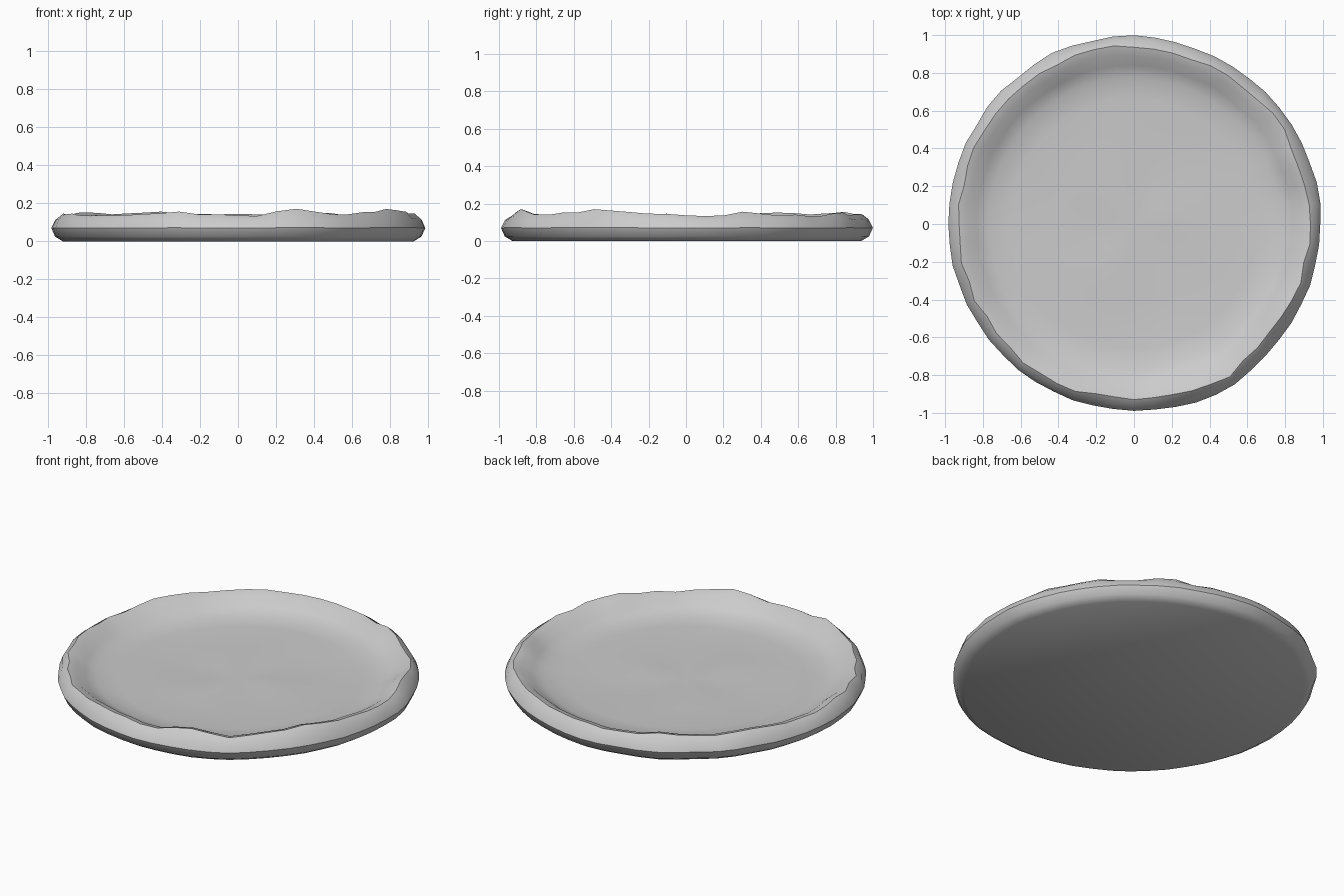
import bpy, bmesh, math, random

cube = bpy.data.objects.get("Cube")
if cube:
    bpy.data.objects.remove(cube, do_unlink=True)

random.seed(7)
SEGMENTS = 56


def plain_material(name, color):
    mat = bpy.data.materials.new(name)
    mat.use_nodes = True
    mat.diffuse_color = color
    mat.node_tree.nodes["Principled BSDF"].inputs["Base Color"].default_value = color
    return mat


def bump(angle, centre, width):
    """Rounded bump around the rim, centred on an angle in degrees."""
    d = (math.degrees(angle) - centre + 180) % 360 - 180
    return math.exp(-(d / width) ** 2)


# Lathe profile: radius, height, share of the uneven crest lift
PROFILE = [(0.925, 0.0, 0), (0.965, 0.025, 0), (0.985, 0.07, 0.1), (0.965, 0.115, 0.5),
           (0.93, 0.14, 1), (0.885, 0.127, 0.9), (0.835, 0.092, 0.35), (0.77, 0.066, 0.1),
           (0.66, 0.058, 0), (0.42, 0.056, 0), (0.18, 0.055, 0)]

# Rim lumps: angle, width, height
LUMPS = [(286, 5, 0.036), (297, 5, 0.02), (331, 6, 0.03), (316, 5, 0.02), (115, 7, 0.022),
         (20, 6, 0.018), (345, 5, 0.012), (250, 6, 0.012), (150, 8, 0.01), (65, 6, 0.01)]

# Shallow outline swells and dents: angle, width, radius change
OUTLINE = [(115, 8, 0.022), (136, 7, 0.012), (295, 14, 0.02), (92, 12, 0.015),
           (10, 9, 0.01), (270, 10, 0.006), (205, 14, -0.006)]

bm = bmesh.new()
rings = [[] for _ in PROFILE]
for i in range(SEGMENTS):
    a = 2 * math.pi * i / SEGMENTS
    lift = sum(h * bump(a, c, w) for c, w, h in LUMPS) + random.uniform(-0.008, 0.008)
    swell = sum(h * bump(a, c, w) for c, w, h in OUTLINE) + random.uniform(-0.003, 0.003)
    pinch = random.uniform(-0.012, 0.012)
    for ring, (r, z, share) in zip(rings, PROFILE):
        radius = r + swell * r ** 4 + pinch * share
        height = z + lift * share
        if 0 < r < 0.7:
            height += 0.003 * math.sin(3 * a + 5 * r)
        ring.append(bm.verts.new((radius * math.cos(a), radius * math.sin(a), height)))

# Sides and dished top, closed by a flat underside and a centre fan
for lower, upper in zip(rings, rings[1:]):
    for i in range(SEGMENTS):
        j = (i + 1) % SEGMENTS
        bm.faces.new((lower[i], lower[j], upper[j], upper[i]))
bm.faces.new(list(reversed(rings[0])))
centre = bm.verts.new((0, 0, PROFILE[-1][1]))
for i in range(SEGMENTS):
    bm.faces.new((rings[-1][i], rings[-1][(i + 1) % SEGMENTS], centre))

mesh = bpy.data.meshes.new("dough_base")
bm.to_mesh(mesh)
bm.free()
dough = bpy.data.objects.new("dough_base", mesh)
bpy.context.collection.objects.link(dough)
mesh.materials.append(plain_material("pale_grey", (0.6, 0.6, 0.6, 1)))

# Smooth shading with a crisp underside edge
bpy.context.view_layer.objects.active = dough
dough.select_set(True)
bpy.ops.object.shade_smooth_by_angle(angle=math.radians(42))
